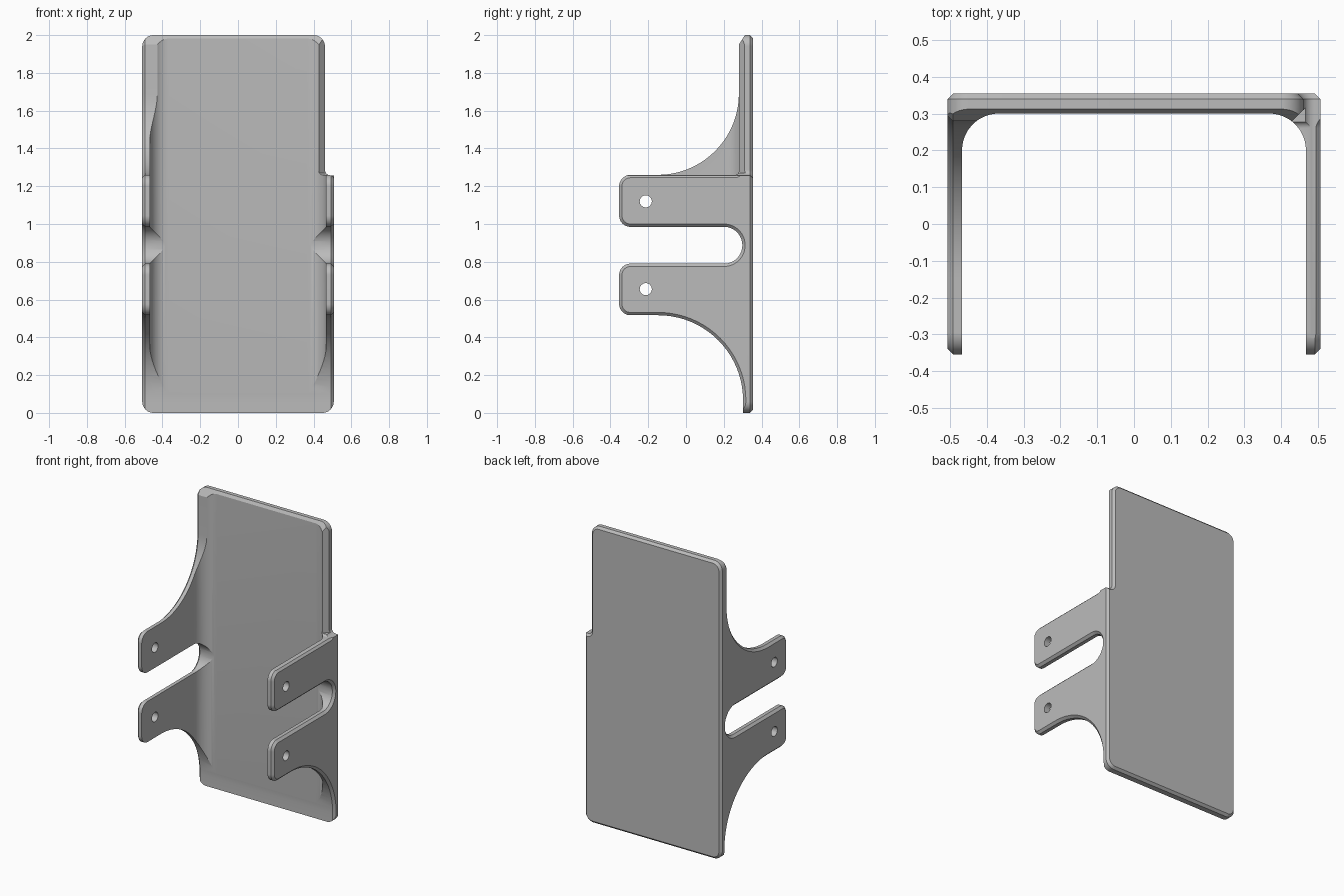
import bpy, bmesh, math
from mathutils import Vector

if "Cube" in bpy.data.objects:
    bpy.data.objects.remove(bpy.data.objects["Cube"], do_unlink=True)

W, DEPTH, CHAMFER = 0.507, 0.354, 0.015   # half width, half depth, edge chamfer
OVER = 0.03                               # how far the side cutters overshoot


def rounded(corners, steps=20):
    """Turn (u, v, radius) corners into an outline with filleted corners."""
    out = []
    for i, (u, v, r) in enumerate(corners):
        p = Vector((u, v))
        if r == 0:
            out.append(p)
            continue
        a = (Vector(corners[i - 1][:2]) - p).normalized()
        b = (Vector(corners[(i + 1) % len(corners)][:2]) - p).normalized()
        half = a.angle(b) / 2
        centre = p + (a + b).normalized() * r / math.sin(half)
        start = p + a * r / math.tan(half) - centre
        end = p + b * r / math.tan(half) - centre
        sweep = math.atan2(start.x * end.y - start.y * end.x, start.dot(end))
        for k in range(steps + 1):
            t = sweep * k / steps
            c, s = math.cos(t), math.sin(t)
            out.append(centre + Vector((start.x * c - start.y * s,
                                        start.x * s + start.y * c)))
    return out


def prism(name, outline, axis, lo, hi, chamfer=0):
    """Extrude an outline along an axis, optionally chamfering the end at hi."""
    place = {"x": lambda p, d: (d, p.x, p.y),
             "y": lambda p, d: (p.x, d, p.y),
             "z": lambda p, d: (p.x, p.y, d)}[axis]
    bm = bmesh.new()
    near = [bm.verts.new(place(p, lo)) for p in outline]
    far = [bm.verts.new(place(p, hi)) for p in outline]
    n = len(outline)
    bm.faces.new(near)
    cap = bm.faces.new(far)
    for i in range(n):
        bm.faces.new((near[i], near[(i + 1) % n], far[(i + 1) % n], far[i]))
    bmesh.ops.recalc_face_normals(bm, faces=bm.faces)
    if chamfer:
        bmesh.ops.bevel(bm, geom=list(cap.edges), offset=chamfer, segments=1,
                        affect="EDGES", clamp_overlap=False)
    mesh = bpy.data.meshes.new(name)
    bm.to_mesh(mesh)
    bm.free()
    obj = bpy.data.objects.new(name, mesh)
    bpy.context.collection.objects.link(obj)
    return obj


def cut(obj, cutter, operation):
    mod = obj.modifiers.new("cut", "BOOLEAN")
    mod.solver, mod.operation, mod.object = "EXACT", operation, cutter
    graph = bpy.context.evaluated_depsgraph_get()
    mesh = bpy.data.meshes.new_from_object(obj.evaluated_get(graph))
    obj.modifiers.clear()
    obj.data = mesh


# Panel outline seen from the front, narrowed above the left arm
outline = prism("outline_cutter", rounded([
    (-W, 0, .06), (W, 0, .06), (W, 1.258, 0), (.46, 1.258, .03),
    (.46, 2, .06), (-W, 2, .06)]), "y", -0.5, DEPTH, CHAMFER)


def side_profile(top_radius):
    """Two arms with a slot between them, seen from the side."""
    tip, lip, front, r = -DEPTH, .28, .302, .06
    return rounded([
        (tip, 1.26, r), (lip, 1.26, top_radius), (lip, 1.95, 0),
        (.344, 2.05, 0), (.4, 2.05, 0), (.4, -.05, 0), (front, -.05, 0),
        (front, .517, .45), (tip, .517, r), (tip, .79, r),
        (.298, .79, .097), (.298, .985, .097), (tip, .985, r)])


def half_bracket(side, top_radius):
    """Half of the folded sheet: half the panel plus one flange."""
    section = rounded([(0, .3, 0), (side * .467, .3, .1), (side * .467, -.4, 0),
                       (side * .6, -.4, 0), (side * .6, .4, 0), (0, .4, 0)])
    half = prism("half", section, "z", -.1, 2.1)
    cutters = [prism("side_cutter", side_profile(top_radius), "x", -side * .1,
                     side * (W + OVER), CHAMFER + OVER)]
    cut(half, cutters[0], "INTERSECT")
    cut(half, outline, "INTERSECT")
    # Screw holes
    for z in (1.12, .655):
        ring = [Vector((-.213 + .032 * math.cos(k * math.tau / 32),
                        z + .032 * math.sin(k * math.tau / 32))) for k in range(32)]
        cutters.append(prism("hole_cutter", ring, "x", side * .4, side * .6))
        cut(half, cutters[-1], "DIFFERENCE")
    # Front chamfer along the narrowed edge
    if side > 0:
        wedge = [Vector(p) for p in ((.42, .27), (.5, .27), (.5, .35))]
        cutters.append(prism("edge_cutter", wedge, "z", 1.27, 2.2))
        cut(half, cutters[-1], "DIFFERENCE")
    for c in cutters:
        bpy.data.objects.remove(c, do_unlink=True)
    return half


halves = [half_bracket(-1, .43), half_bracket(1, .02)]

# Weld the two halves along the middle of the panel
bm = bmesh.new()
for h in halves:
    bm.from_mesh(h.data)
    bpy.data.objects.remove(h, do_unlink=True)
bpy.data.objects.remove(outline, do_unlink=True)
middle = [f for f in bm.faces if all(abs(v.co.x) < 1e-4 for v in f.verts)]
bmesh.ops.delete(bm, geom=middle, context="FACES")
bmesh.ops.remove_doubles(bm, verts=bm.verts, dist=1e-5)
seam = [e for e in bm.edges if all(abs(v.co.x) < 1e-4 for v in e.verts)]
bmesh.ops.dissolve_edges(bm, edges=seam, use_verts=True)
bmesh.ops.recalc_face_normals(bm, faces=bm.faces)
mesh = bpy.data.meshes.new("mounting_bracket")
bm.to_mesh(mesh)
bm.free()
bracket = bpy.data.objects.new("mounting_bracket", mesh)
bpy.context.collection.objects.link(bracket)

# Single grey finish
GREY = (.5, .5, .5, 1)
mat = bpy.data.materials.new("plain_grey")
mat.use_nodes = True
mat.diffuse_color = GREY
mat.node_tree.nodes["Principled BSDF"].inputs["Base Color"].default_value = GREY
mesh.materials.clear()
mesh.materials.append(mat)
for poly in mesh.polygons:
    poly.material_index = 0

bpy.ops.object.select_all(action="DESELECT")
bracket.select_set(True)
bpy.context.view_layer.objects.active = bracket
bpy.ops.object.shade_smooth_by_angle(angle=math.radians(22))
